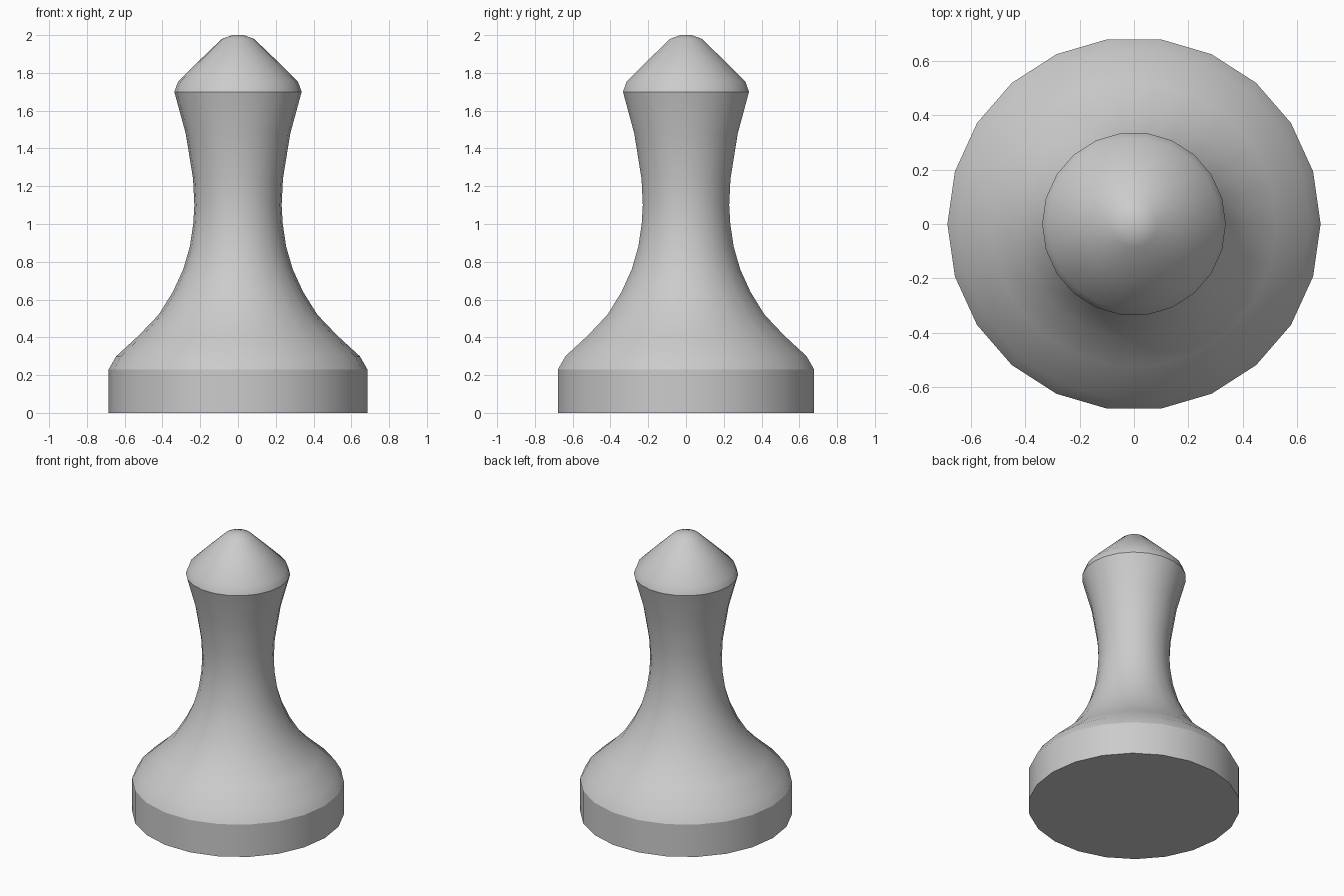
import bpy, bmesh, math

cube = bpy.data.objects.get("Cube")
if cube:
    bpy.data.objects.remove(cube, do_unlink=True)

# Single plain grey
grey = bpy.data.materials.new("light_grey")
colour = (0.6, 0.6, 0.6, 1)
grey.use_nodes = True
grey.diffuse_color = colour
grey.node_tree.nodes["Principled BSDF"].inputs["Base Color"].default_value = colour

# Half profile (radius, height): base, flared foot, waisted neck, pointed cap
profile = [
    (0.685, 0), (0.685, 0.23), (0.645, 0.3), (0.525, 0.41), (0.42, 0.52),
    (0.345, 0.64), (0.29, 0.76), (0.255, 0.88), (0.237, 1.0), (0.231, 1.1),
    (0.238, 1.24), (0.277, 1.48), (0.337, 1.7), (0.317, 1.755),
    (0.2, 1.87), (0.085, 1.98), (0.03, 2.0),
]
SIDES = 22

bm = bmesh.new()
rings = []
for radius, height in profile:
    ring = []
    for i in range(SIDES):
        a = math.tau * i / SIDES
        ring.append(bm.verts.new((radius * math.cos(a), radius * math.sin(a), height)))
    rings.append(ring)
for low, high in zip(rings, rings[1:]):
    for i in range(SIDES):
        j = (i + 1) % SIDES
        bm.faces.new((low[i], low[j], high[j], high[i]))

# Flat underside and small flat tip
bm.faces.new(rings[0][::-1])
bm.faces.new(rings[-1])

mesh = bpy.data.meshes.new("pawn")
bm.to_mesh(mesh)
bm.free()
mesh.materials.append(grey)
pawn = bpy.data.objects.new("pawn", mesh)
bpy.context.collection.objects.link(pawn)

# Smooth body with crisp rims at the base and cap
bpy.ops.object.select_all(action="DESELECT")
pawn.select_set(True)
bpy.context.view_layer.objects.active = pawn
bpy.ops.object.shade_smooth_by_angle(angle=math.radians(28))
